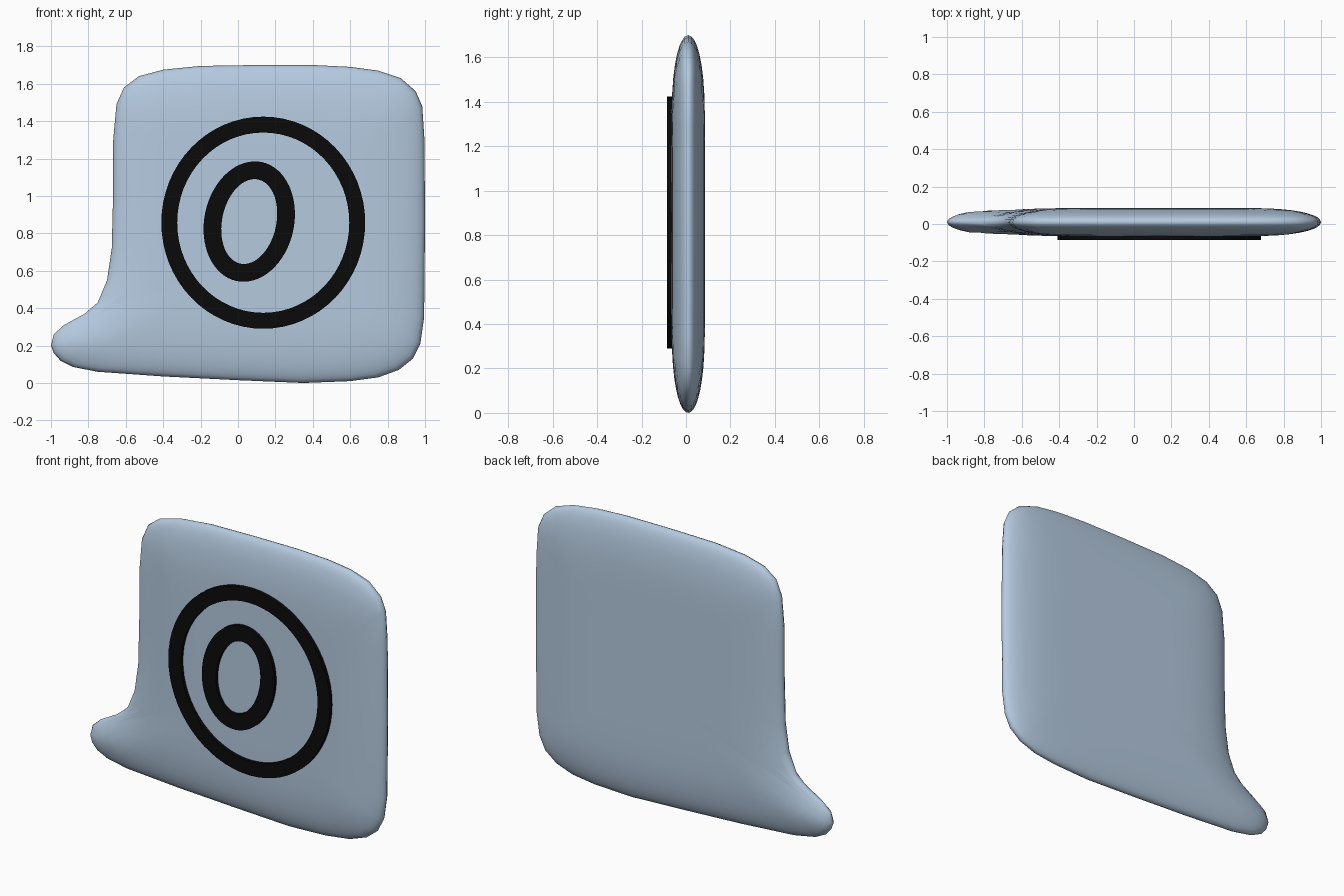
import bpy
import bmesh
from math import sin, cos, pi, radians
from mathutils import Vector
from mathutils.geometry import intersect_point_line

default = bpy.data.objects.get("Cube")
if default:
    bpy.data.objects.remove(default, do_unlink=True)


def material(name, colour, roughness):
    mat = bpy.data.materials.new(name)
    mat.use_nodes = True
    mat.diffuse_color = colour
    shader = next(n for n in mat.node_tree.nodes if n.type == "BSDF_PRINCIPLED")
    shader.inputs["Base Color"].default_value = colour
    shader.inputs["Roughness"].default_value = roughness
    return mat


pale_blue = material("pale blue", (0.46, 0.59, 0.74, 1), 0.5)
black = material("black", (0.003, 0.003, 0.003, 1), 0.6)


def finish(bm, name, mat):
    bmesh.ops.recalc_face_normals(bm, faces=bm.faces)
    mesh = bpy.data.meshes.new(name)
    bm.to_mesh(mesh)
    bm.free()
    mesh.materials.append(mat)
    obj = bpy.data.objects.new(name, mesh)
    bpy.context.collection.objects.link(obj)
    bpy.ops.object.select_all(action="DESELECT")
    bpy.context.view_layer.objects.active = obj
    obj.select_set(True)
    return obj


def bridge(bm, loop_a, loop_b):
    count = len(loop_a)
    for i in range(count):
        j = (i + 1) % count
        bm.faces.new((loop_a[i], loop_a[j], loop_b[j], loop_b[i]))


# Bubble outline (x, z), clockwise from the tip of the tail
OUTLINE = [
    (-1, .2), (-.985, .26), (-.93, .31), (-.82, .37), (-.75, .43), (-.7, .55),
    (-.675, .72), (-.668, 1), (-.667, 1.3), (-.65, 1.49), (-.61, 1.58),
    (-.53, 1.64), (-.4, 1.675), (-.2, 1.695), (.1, 1.7), (.4, 1.7),
    (.6, 1.69), (.75, 1.67), (.87, 1.63), (.95, 1.56), (.985, 1.48),
    (.997, 1.3), (1, .85), (.995, .35), (.975, .21), (.935, .13), (.86, .07),
    (.75, .03), (.6, .01), (.35, 0), (0, .015), (-.4, .035), (-.75, .06),
    (-.88, .085), (-.95, .12), (-.985, .16)]
points = [Vector((x, 0, z)) for x, z in OUTLINE]
CENTRE = Vector((.2, 0, .75))
MID_Y = .01
HALF_DEPTH = .075
RIM = .4


def edge_distance(p):
    best = RIM
    for a, b in zip(points, points[1:] + points[:1]):
        foot, t = intersect_point_line(p, a, b)
        foot = a.lerp(b, min(max(t, 0), 1))
        best = min(best, (p - foot).length)
    return best


def bulge(p):
    inward = 1 - edge_distance(p) / RIM
    return HALF_DEPTH * max(0, 1 - inward ** 2.5) ** .5


# Bubble: rings shrinking inwards, swelling with distance from the rim
bm = bmesh.new()
rim = [bm.verts.new((p.x, MID_Y, p.z)) for p in points]
scales = [.992, .975, .95, .91, .86, .8, .72, .62, .5, .35, .18]
for side in (-1, 1):
    previous = rim
    for s in scales:
        ring = []
        for p in points:
            q = CENTRE.lerp(p, s)
            ring.append(bm.verts.new((q.x, MID_Y + side * bulge(q), q.z)))
        bridge(bm, previous, ring)
        previous = ring
    hub = bm.verts.new((CENTRE.x, MID_Y + side * HALF_DEPTH, CENTRE.z))
    for i, v in enumerate(previous):
        bm.faces.new((v, previous[(i + 1) % len(previous)], hub))
finish(bm, "speech_bubble", pale_blue)
bpy.ops.object.shade_smooth()


# Plain raised rings on the front face
def raised_ring(name, x, z, rx, rz, width, tilt):
    bm = bmesh.new()
    steps = 64

    def loop(inset, y):
        verts = []
        for k in range(steps):
            a = 2 * pi * k / steps
            u, v = (rx - inset) * cos(a), (rz - inset) * sin(a)
            verts.append(bm.verts.new((x + u * cos(tilt) + v * sin(tilt), y,
                                       z - u * sin(tilt) + v * cos(tilt))))
        return verts

    front, back = -.085, -.06
    loops = [loop(0, front), loop(width, front), loop(width, back), loop(0, back)]
    for a, b in zip(loops, loops[1:] + loops[:1]):
        bridge(bm, a, b)
    finish(bm, name, black)
    bpy.ops.object.shade_smooth_by_angle(angle=radians(30))


raised_ring("outer_ring", .135, .857, .545, .567, .085, 0)
raised_ring("inner_ring", .06, .863, .24, .325, .095, radians(12))
